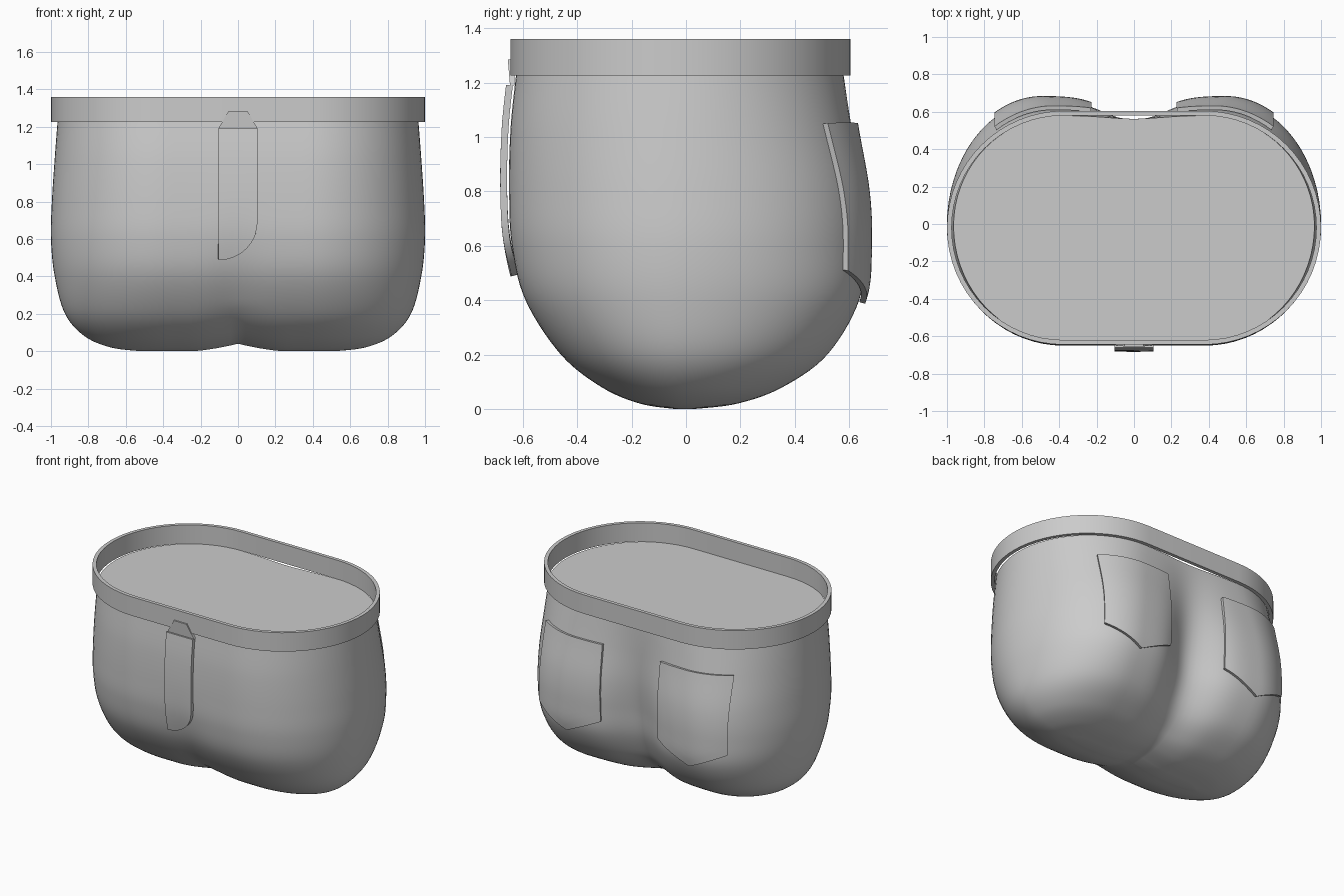
import bpy, bmesh, math

if "Cube" in bpy.data.objects:
    bpy.data.objects.remove(bpy.data.objects["Cube"])

mat = bpy.data.materials.new("grey cloth")
mat.use_nodes = True
GREY = (0.6, 0.6, 0.6, 1)
mat.diffuse_color = GREY
mat.node_tree.nodes["Principled BSDF"].inputs["Base Color"].default_value = GREY

CORE = 0.38    # half width of the straight part of the front
MID = -0.01    # depth of the side seams

# height, half width, front y, back y, front crease, back cleft, back core
KEYS = [
    (0.0, 0.52, -0.04, 0.03, 0.0, 0.0, 0.4),
    (0.02, 0.68, -0.17, 0.19, 0.03, 0.1, 0.44),
    (0.08, 0.82, -0.31, 0.355, 0.05, 0.19, 0.47),
    (0.2, 0.925, -0.46, 0.52, 0.05, 0.23, 0.49),
    (0.4, 0.98, -0.59, 0.637, 0.03, 0.23, 0.5),
    (0.6, 1.0, -0.64, 0.658, 0.01, 0.2, 0.49),
    (0.8, 0.995, -0.65, 0.65, 0.0, 0.15, 0.47),
    (1.03, 0.98, -0.645, 0.61, 0.0, 0.08, 0.43),
    (1.225, 0.965, -0.625, 0.58, 0.0, 0.03, 0.38),
]


def catmull(a, b, c, d, t):
    return tuple(0.5 * (2 * q + (r - p) * t + (2 * p - 5 * q + 4 * r - s) * t * t
                        + (3 * q - p - 3 * r + s) * t ** 3)
                 for p, q, r, s in zip(a, b, c, d))


def smooth_rows(steps=7):
    rows, last = [], len(KEYS) - 1
    for i in range(last):
        four = [KEYS[min(max(j, 0), last)] for j in range(i - 1, i + 3)]
        rows += [catmull(*four, s / steps) for s in range(steps)]
    return rows + [KEYS[-1]]


ROWS = smooth_rows()


def row_at(z):
    for a, b in zip(ROWS, ROWS[1:]):
        if z <= b[0]:
            t = (z - a[0]) / (b[0] - a[0])
            return tuple(p + (q - p) * t for p, q in zip(a, b))
    return ROWS[-1]


def depth(x, row, back):
    """Surface y at x on the front or back of a section."""
    _, wide, front, rear, crease, cleft, rear_core = row
    reach, dip, spread, core = (rear, cleft, 0.2, rear_core) if back else (front, crease, 0.14, CORE)
    out = max(0, abs(x) - core) / (wide - core)
    bulge = math.sqrt(max(0, 1 - out * out))
    return MID + (reach - MID) * bulge * (1 - dip * math.exp(-(x / spread) ** 2))


def finish(name, bm, thickness=0):
    bmesh.ops.recalc_face_normals(bm, faces=bm.faces)
    mesh = bpy.data.meshes.new(name)
    bm.to_mesh(mesh)
    bm.free()
    mesh.materials.append(mat)
    obj = bpy.data.objects.new(name, mesh)
    bpy.context.collection.objects.link(obj)
    bpy.ops.object.select_all(action='DESELECT')
    bpy.context.view_layer.objects.active = obj
    obj.select_set(True)
    if thickness:
        mod = obj.modifiers.new("thickness", 'SOLIDIFY')
        mod.thickness = thickness
        mod.offset = 0
        bpy.ops.object.modifier_apply(modifier=mod.name)
    bpy.ops.object.shade_smooth_by_angle(angle=math.radians(40))


def bridge(bm, a, b):
    n = len(a)
    for i in range(n):
        j = (i + 1) % n
        bm.faces.new((a[i], a[j], b[j], b[i]))


# Body: stacked rounded sections with a cleft, closed at top and bottom
def build_body():
    bm = bmesh.new()
    rings = []
    for row in ROWS:
        z, wide = row[:2]
        half = [CORE * i / 10 for i in range(10)]
        half += [CORE + (wide - CORE) * math.sin(math.pi / 2 * i / 18) for i in range(19)]
        xs = [-x for x in reversed(half[1:])] + half
        path = [(x, False) for x in xs] + [(x, True) for x in xs[-2:0:-1]]
        lift = 0.04 * max(0, 1 - z / 0.25)
        rings.append([bm.verts.new((x, depth(x, row, back),
                                    z + lift * max(0, 1 - abs(x) / 0.25) ** 1.5))
                      for x, back in path])
    for a, b in zip(rings, rings[1:]):
        bridge(bm, a, b)
    bm.faces.new(rings[-1])
    # close the narrow underside in strips
    low = rings[0]
    n = len(low)
    for i in range(n // 2):
        corners = [low[i], low[i + 1], low[n - i - 1], low[-i % n]]
        bm.faces.new(list(dict.fromkeys(corners)))
    finish("trouser_body", bm)


# Waistband: upright ring with straight front and back
def build_waistband():
    bm = bmesh.new()

    def loop(inset, z):
        r = 0.625 - inset
        verts = []
        for side in (1, -1):
            for i in range(33):
                a = math.pi * i / 32 - math.pi / 2
                verts.append(bm.verts.new((side * (0.375 + r * math.cos(a)),
                                           -0.02 + side * r * math.sin(a), z)))
        return verts

    rings = [loop(0, 1.225), loop(0, 1.36), loop(0.025, 1.36), loop(0.025, 1.225)]
    for i in range(4):
        bridge(bm, rings[i], rings[(i + 1) % 4])
    finish("waistband", bm)


# Cloth panel laid on the body surface
def build_panel(name, left, right, top, bottom, back, gap, thickness, cols=20, rows=16):
    bm = bmesh.new()
    grid = []
    for i in range(cols + 1):
        u = i / cols
        low, column = bottom(u), []
        for j in range(rows + 1):
            z = top + (low - top) * j / rows
            x = left + (right - left) * u
            y = depth(x, row_at(z), back) + (gap if back else -gap)
            column.append(bm.verts.new((x, y, z)))
        grid.append(column)
    for a, b in zip(grid, grid[1:]):
        for j in range(rows):
            bm.faces.new((a[j], a[j + 1], b[j + 1], b[j]))
    finish(name, bm, thickness)


build_body()
build_waistband()

# Back pockets with pointed lower edges
for name, side in (("left_pocket", 1), ("right_pocket", -1)):
    build_panel(name, side * 0.23, side * 0.74, 1.05,
                lambda u: 0.39 + 0.12 * abs(2 * u - 1), True, 0.015, 0.022)

# Fly flap, rounded at one lower corner
build_panel("fly_flap", -0.105, 0.105, 1.19,
            lambda u: 0.69 - 0.2 * math.sqrt(1 - u * u), False, 0.02, 0.025)

# Fastening tab: a wedge narrowing upward over the waistband
bm = bmesh.new()
bmesh.ops.create_cube(bm, size=1)
for v in bm.verts:
    upper = v.co.z > 0
    front = (-0.655 if upper else -0.647) if v.co.y < 0 else -0.63
    v.co = (v.co.x * (0.1 if upper else 0.21), front, 1.285 if upper else 1.19)
finish("waist_tab", bm)
